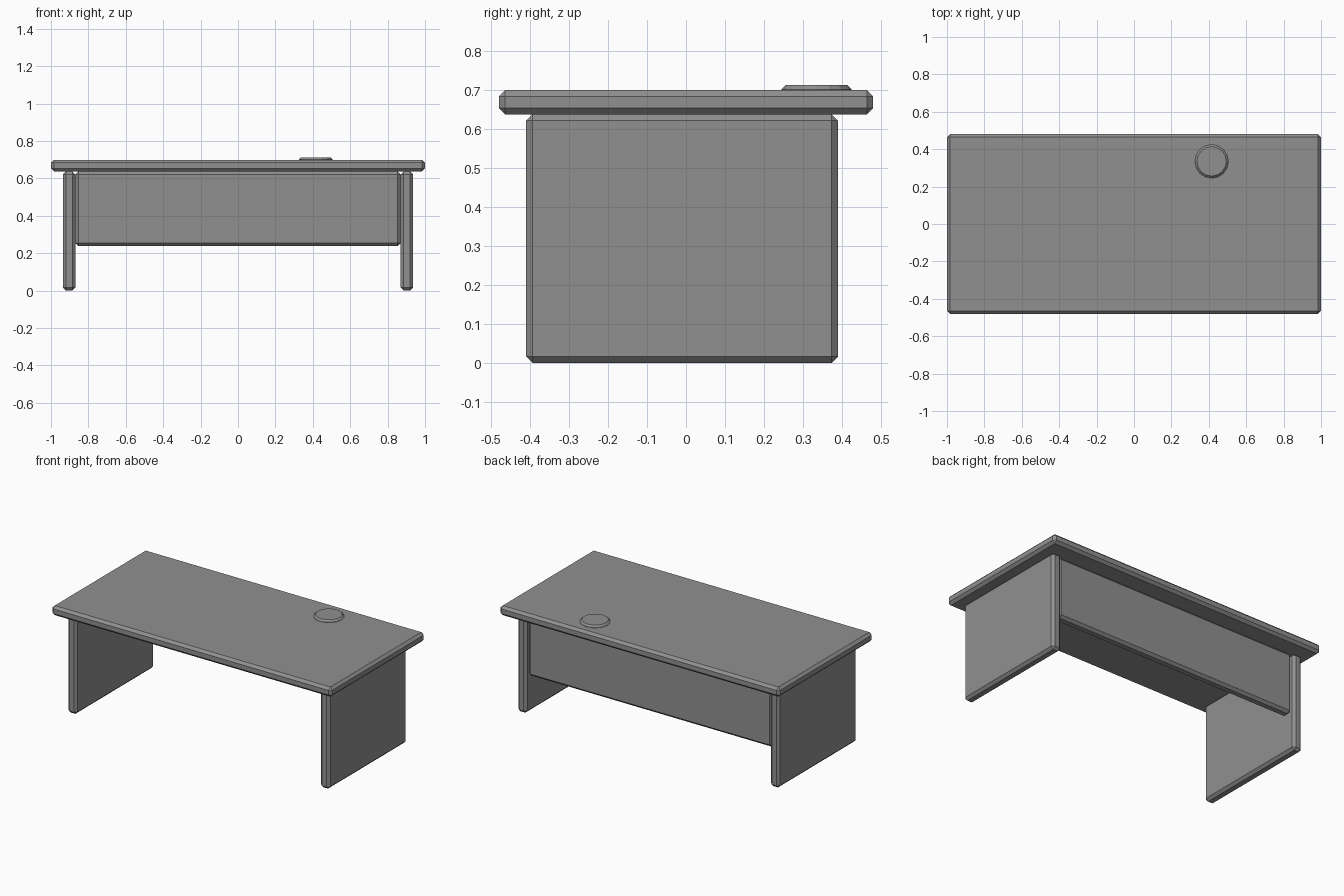
import bpy
import bmesh
from mathutils import Matrix, Vector

# Remove the default cube
cube = bpy.data.objects.get("Cube")
if cube:
    bpy.data.objects.remove(cube, do_unlink=True)

# Single grey finish
GREY = (0.28, 0.28, 0.28, 1.0)
grey = bpy.data.materials.new("desk grey")
grey.use_nodes = True
grey.diffuse_color = GREY
grey.node_tree.nodes["Principled BSDF"].inputs["Base Color"].default_value = GREY

CHAMFER = 0.016


def add_part(name, bm, location):
    mesh = bpy.data.meshes.new(name)
    bm.to_mesh(mesh)
    bm.free()
    mesh.materials.append(grey)
    part = bpy.data.objects.new(name, mesh)
    part.location = location
    bpy.context.collection.objects.link(part)
    return part


def add_chamfer(part, width):
    bevel = part.modifiers.new("chamfer", "BEVEL")
    bevel.width = width
    bevel.segments = 1
    bevel.limit_method = "ANGLE"


def board(name, low, high):
    """Chamfered board spanning two opposite corners."""
    low, high = Vector(low), Vector(high)
    bm = bmesh.new()
    bmesh.ops.create_cube(bm, size=1, matrix=Matrix.Diagonal((*(high - low), 1)))
    part = add_part(name, bm, (low + high) / 2)
    add_chamfer(part, CHAMFER)
    return part


# Desktop
UNDERSIDE, TOP = 0.638, 0.70
board("desktop", (-1, -0.48, UNDERSIDE), (1, 0.48, TOP))

# Side panels carrying the desktop
INNER, OUTER = 0.87, 0.935
for name, side in (("left_side_panel", 1), ("right_side_panel", -1)):
    xs = sorted((side * INNER, side * OUTER))
    board(name, (xs[0], -0.41, 0), (xs[1], 0.39, UNDERSIDE))

# Modesty panel between the sides, near the back
board("modesty_panel", (-INNER, 0.306, 0.24), (INNER, 0.37, UNDERSIDE))

# Cable grommet cap set into the desktop
HEIGHT = 0.026
bm = bmesh.new()
bmesh.ops.create_cone(bm, cap_ends=True, segments=16, radius1=0.09,
                      radius2=0.09, depth=HEIGHT)
grommet = add_part("cable_grommet", bm, (0.415, 0.335, TOP))
add_chamfer(grommet, 0.011)
